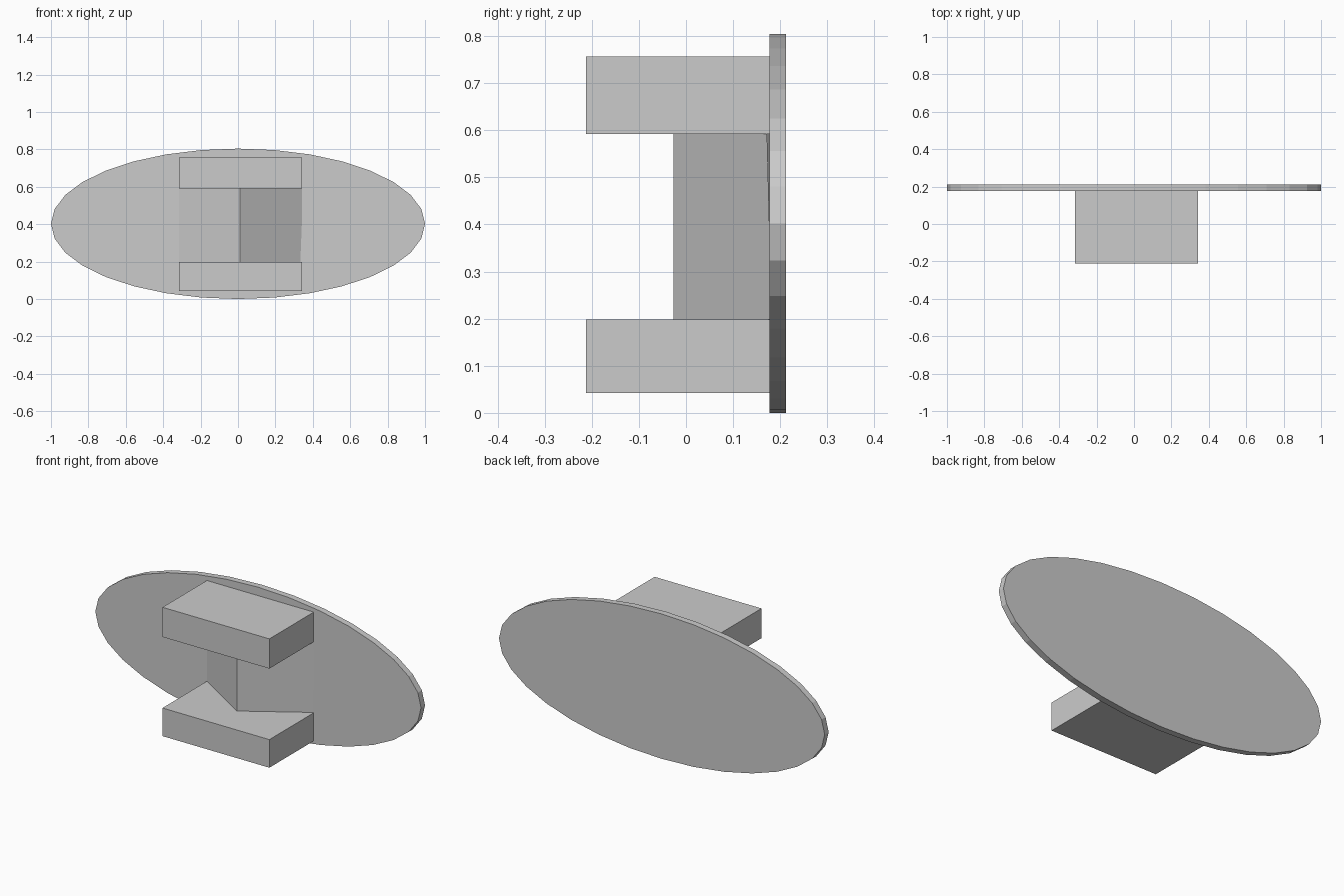
import bpy, bmesh
from math import pi, sin, cos

if "Cube" in bpy.data.objects:
    bpy.data.objects.remove(bpy.data.objects["Cube"])


def prism(name, bottom, top):
    """Solid between two matching rings of points."""
    bm = bmesh.new()
    a = [bm.verts.new(p) for p in bottom]
    b = [bm.verts.new(p) for p in top]
    n = len(a)
    bm.faces.new(a)
    bm.faces.new(b)
    for i in range(n):
        j = (i + 1) % n
        bm.faces.new((a[i], a[j], b[j], b[i]))
    bmesh.ops.recalc_face_normals(bm, faces=bm.faces)
    mesh = bpy.data.meshes.new(name)
    bm.to_mesh(mesh)
    bm.free()
    obj = bpy.data.objects.new(name, mesh)
    bpy.context.collection.objects.link(obj)
    return obj


X0, X1 = -0.315, 0.341        # block sides
FRONT, DISC, BACK = -0.212, 0.177, 0.212
LOW, HIGH = 0.198, 0.592      # facing faces of the two blocks

# oval back plate
angles = [2 * pi * i / 32 for i in range(32)]
oval = [(cos(a), 0.402 + 0.402 * sin(a)) for a in angles]
prism("oval_plate", [(x, DISC, z) for x, z in oval],
      [(x, BACK, z) for x, z in oval])

# lower and upper blocks
for name, z0, z1 in (("lower_block", 0.042, LOW), ("upper_block", HIGH, 0.757)):
    ring = [(X0, FRONT), (X1, FRONT), (X1, DISC), (X0, DISC)]
    prism(name, [(x, y, z0) for x, y in ring], [(x, y, z1) for x, y in ring])

# triangular web between the blocks, its right edge leaning slightly
prism("wedge_web",
      [(X0, DISC, LOW), (0.012, -0.027, LOW), (X1, 0.182, LOW)],
      [(X0, DISC, HIGH), (0.012, -0.027, HIGH), (X1, 0.172, HIGH)])
